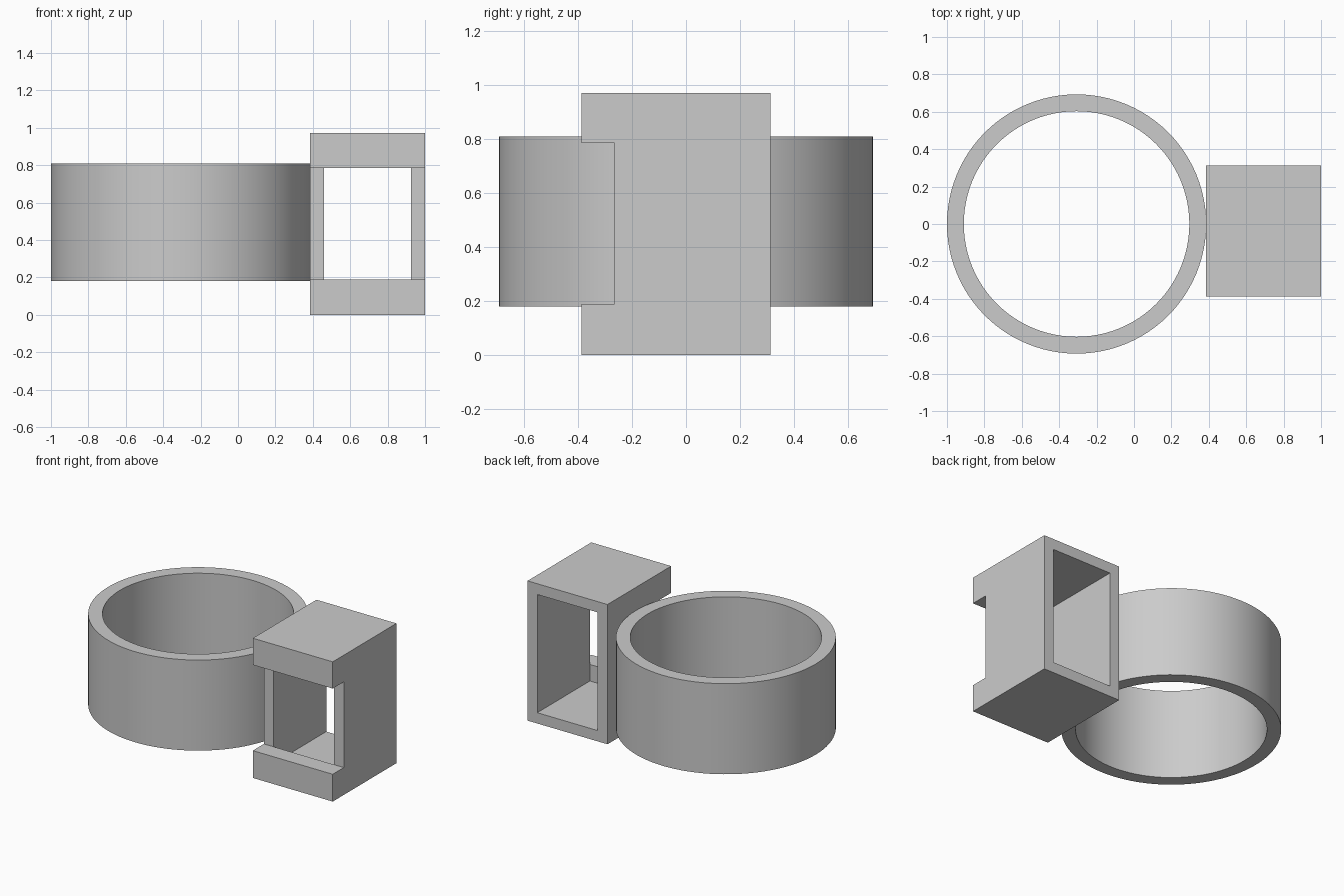
import bpy, bmesh, math
from mathutils import Matrix, Vector

if "Cube" in bpy.data.objects:
    bpy.data.objects.remove(bpy.data.objects["Cube"])

grey = bpy.data.materials.new("plain grey")
grey.use_nodes = True
colour = (0.6, 0.6, 0.6, 1)
grey.diffuse_color = colour
grey.node_tree.nodes["Principled BSDF"].inputs["Base Color"].default_value = colour


def add_object(name, bm):
    bmesh.ops.recalc_face_normals(bm, faces=bm.faces)
    mesh = bpy.data.meshes.new(name)
    bm.to_mesh(mesh)
    bm.free()
    mesh.materials.append(grey)
    obj = bpy.data.objects.new(name, mesh)
    bpy.context.collection.objects.link(obj)
    return obj


def box(name, low, high):
    low, high = Vector(low), Vector(high)
    bm = bmesh.new()
    place = Matrix.Translation((low + high) / 2) @ Matrix.Diagonal((*(high - low), 1))
    bmesh.ops.create_cube(bm, size=1, matrix=place)
    return add_object(name, bm)


def cut(target, cutter):
    cutter.hide_render = True
    mod = target.modifiers.new(cutter.name, 'BOOLEAN')
    mod.operation = 'DIFFERENCE'
    mod.solver = 'EXACT'
    mod.object = cutter
    bpy.context.view_layer.objects.active = target
    bpy.ops.object.modifier_apply(modifier=mod.name)
    bpy.data.objects.remove(cutter)


# Ring: rectangular cross-section spun round a vertical axis
centre = Vector((-0.307, 0, 0))
inner, outer, bottom, top = 0.603, 0.693, 0.18, 0.81
bm = bmesh.new()
corners = [(inner, bottom), (outer, bottom), (outer, top), (inner, top)]
verts = [bm.verts.new(centre + Vector((r, 0, z))) for r, z in corners]
edges = [bm.edges.new((verts[i], verts[(i + 1) % 4])) for i in range(4)]
bmesh.ops.spin(bm, geom=verts + edges, cent=centre, axis=(0, 0, 1),
               angle=math.tau, steps=96, use_merge=True)
bmesh.ops.remove_doubles(bm, verts=bm.verts, dist=0.0001)
ring = add_object("ring", bm)
bpy.context.view_layer.objects.active = ring
ring.select_set(True)
bpy.ops.object.shade_smooth_by_angle(angle=math.radians(30))

# Holder: block with a front slot and a cavity open at the back
holder = box("holder", (0.385, -0.387, 0), (1, 0.313, 0.972))
cut(holder, box("front_slot", (0.2, -0.6, 0.19), (1.2, -0.265, 0.786)))
cut(holder, box("cavity", (0.46, -0.265, 0.075), (0.925, 0.5, 0.897)))
